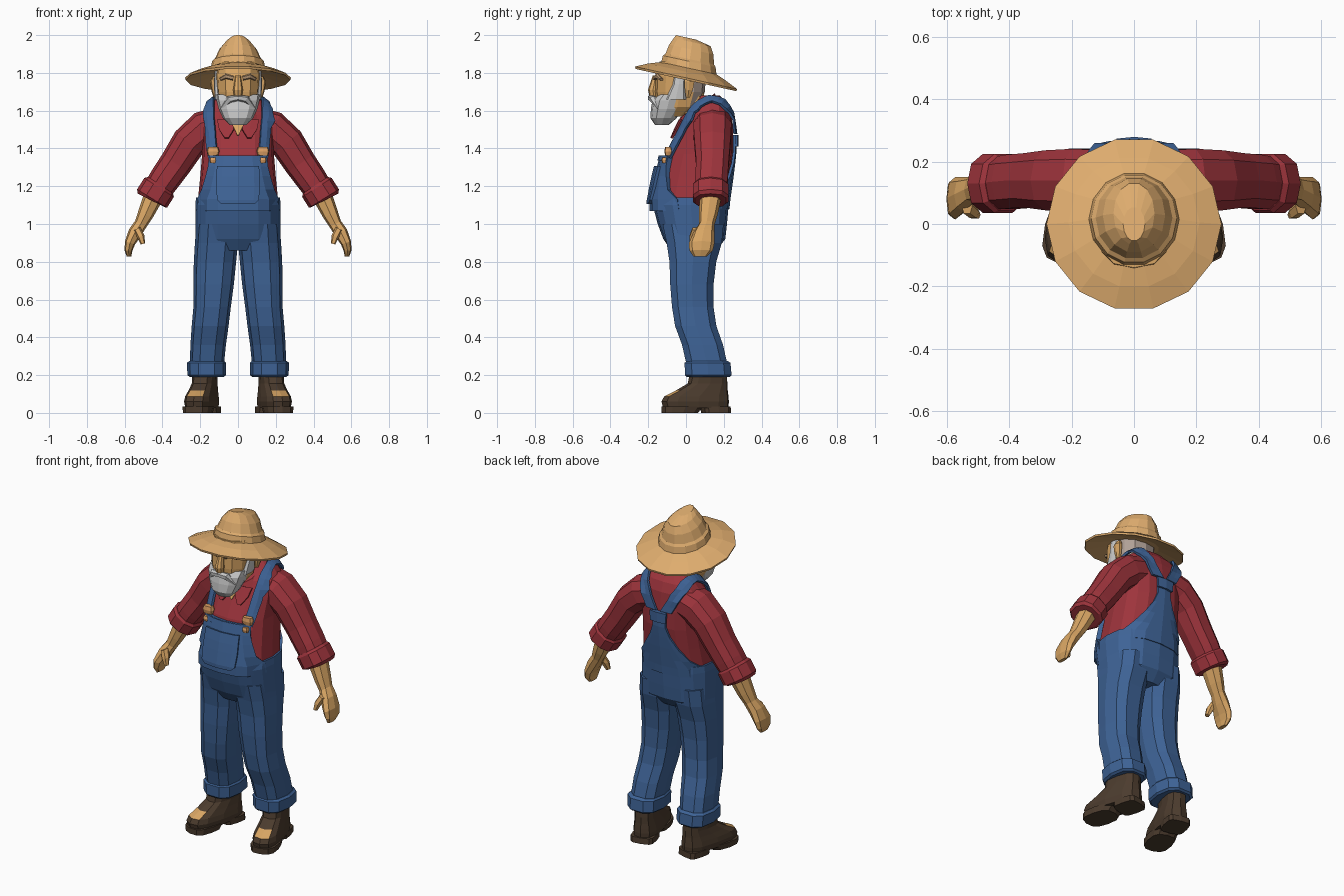
import bpy, bmesh, math
from mathutils import Matrix, Vector
from mathutils.bvhtree import BVHTree

cube = bpy.data.objects.get("Cube")
if cube:
    bpy.data.objects.remove(cube)


def material(name, *rgb):
    lin = [((c / 255 + 0.055) / 1.055) ** 2.4 for c in rgb] + [1]
    m = bpy.data.materials.new(name)
    m.use_nodes = True
    m.diffuse_color = lin
    m.node_tree.nodes["Principled BSDF"].inputs["Base Color"].default_value = lin
    return m


STRAW = material("straw", 222, 172, 110)
SKIN = material("skin", 217, 166, 100)
RED = material("red_cloth", 158, 52, 60)
DENIM = material("blue_denim", 62, 99, 150)
BEARD = material("white_beard", 203, 203, 203)
HAIR = material("grey_hair", 176, 160, 150)
BROW = material("brow_shade", 178, 146, 112)
LEATHER = material("brown_leather", 76, 60, 46)
BRASS = material("brass", 222, 160, 100)


def make(name, mat, verts, faces):
    me = bpy.data.meshes.new(name)
    me.from_pydata(verts, [], faces)
    bm = bmesh.new()
    bm.from_mesh(me)
    bmesh.ops.recalc_face_normals(bm, faces=bm.faces)
    bm.to_mesh(me)
    bm.free()
    me.materials.append(mat)
    ob = bpy.data.objects.new(name, me)
    bpy.context.collection.objects.link(ob)
    return ob


def loft(name, mat, stations, sides=12, n=2.4, tilt=False, slope=0, s=1):
    """Skin rounded sections (x, y, z, rx, ry); s = -1 builds the right-hand twin."""
    verts, faces = [], []
    last = len(stations) - 1
    for i, (x, y, z, rx, ry) in enumerate(stations):
        ux, uz = 1, 0
        if tilt:
            a, b = stations[max(i - 1, 0)], stations[min(i + 1, last)]
            d = Vector((b[0] - a[0], b[2] - a[2])).normalized()
            ux, uz = -d.y, d.x
        for k in range(sides):
            t = 2 * math.pi * k / sides
            c, q = (math.copysign(abs(f) ** (2 / n), f) for f in (math.cos(t), math.sin(t)))
            py = y + q * ry
            verts.append((s * (x + ux * c * rx), py, z + uz * c * rx + slope * py))
    for i in range(last):
        for k in range(sides):
            j = (k + 1) % sides
            faces.append([i * sides + k, i * sides + j, (i + 1) * sides + j, (i + 1) * sides + k])
    faces += [list(range(sides)), list(range(last * sides, (last + 1) * sides))]
    return make(name, mat, verts, faces)


def spans(rows):
    """Turn (z, x0, x1, y0, y1) extents into loft sections."""
    return [((a + b) / 2, (c + d) / 2, z, (b - a) / 2, (d - c) / 2) for z, a, b, c, d in rows]


def even(rows):
    """Symmetric extents (z, half width, y0, y1)."""
    return spans([(z, -w, w, a, b) for z, w, a, b in rows])


def tree(*obs):
    verts, faces = [], []
    for ob in obs:
        base = len(verts)
        verts += [v.co.copy() for v in ob.data.vertices]
        faces += [[base + i for i in p.vertices] for p in ob.data.polygons]
    return BVHTree.FromPolygons(verts, faces)


def grid(name, mat, rows, thick):
    w = len(rows[0])
    faces = [[i * w + k, i * w + k + 1, (i + 1) * w + k + 1, (i + 1) * w + k]
             for i in range(len(rows) - 1) for k in range(w - 1)]
    ob = make(name, mat, [p for r in rows for p in r], faces)
    mod = ob.modifiers.new("thickness", "SOLIDIFY")
    mod.thickness, mod.offset = thick, 0
    return ob


# Shirt body and sleeves
shirt = loft("shirt_body", RED, even([
    (1.05, .21, -.16, .21), (1.13, .212, -.16, .218), (1.25, .20, -.135, .235),
    (1.37, .19, -.105, .25), (1.48, .19, -.05, .25), (1.58, .19, 0, .24),
    (1.635, .15, .04, .22), (1.68, .09, .07, .18)]), sides=16, n=2.6)
shirt_tree = tree(shirt)
SIDES = (("left", 1), ("right", -1))
sleeves = []
for side, s in SIDES:
    sleeves.append(loft(side + "_sleeve", RED, [
        (.08, .14, 1.53, .095, .1), (.18, .14, 1.50, .1, .105), (.26, .14, 1.43, .093, .1),
        (.33, .14, 1.32, .086, .09), (.39, .135, 1.235, .082, .09), (.44, .13, 1.16, .075, .085)],
        sides=10, tilt=True, s=s))
    loft(side + "_sleeve_cuff", RED, [
        (.41, .13, 1.205, .08, .088), (.418, .13, 1.193, .093, .098),
        (.455, .13, 1.135, .093, .098), (.46, .13, 1.125, .08, .085)], sides=10, tilt=True, s=s)
    # Forearm, hand and thumb
    loft(side + "_forearm_and_hand", SKIN, [
        (.45, .13, 1.14, .052, .058), (.49, .118, 1.05, .042, .05), (.515, .11, 1.0, .034, .042),
        (.545, .095, .955, .036, .055), (.572, .083, .9, .028, .068), (.58, .08, .86, .021, .062),
        (.577, .075, .828, .012, .035)], sides=8, tilt=True, s=s)
    loft(side + "_thumb", SKIN, [
        (.535, .06, .975, .02, .03), (.515, .04, .935, .02, .024), (.503, .03, .895, .012, .014)],
        sides=6, tilt=True, s=s)
body_tree = tree(shirt, *sleeves)


def patch(name, mat, rows, side, off, thick=.014, cols=8):
    """Cloth panel laid on the front (-1) or back (1) of the shirt; rows are (z, x0, x1)."""
    out = []
    for z, a, b in rows:
        line = []
        for k in range(cols + 1):
            x = a + (b - a) * k / cols
            hit = shirt_tree.ray_cast(Vector((x, side * 2, z)), Vector((0, -side, 0)))[0]
            line.append((x, (hit.y if hit else .04) + side * off, z))
        out.append(line)
    return grid(name, mat, out, thick)


def mid(rows):
    return [(z, -w, w) for z, w in rows]


# Overalls: waist, bib, pocket and back panel
loft("overalls_waist", DENIM, even([
    (1.14, .222, -.165, .225), (1.1, .226, -.176, .226), (1.0, .225, -.15, .217),
    (.92, .226, -.12, .208), (.86, .18, -.08, .16)]), sides=16, n=2.6)
patch("overalls_bib", DENIM, mid([
    (1.07, .205), (1.13, .205), (1.18, .182), (1.25, .163), (1.3, .152), (1.36, .146)]), -1, .017, .03)
patch("bib_hem", DENIM, mid([(1.335, .15), (1.362, .148)]), -1, .03, .016)
patch("bib_pocket", DENIM, mid([
    (1.105, .085), (1.125, .108), (1.2, .112), (1.25, .11), (1.305, .108)]), -1, .036, .024)
patch("overalls_back", DENIM, mid([
    (1.08, .205), (1.13, .2), (1.18, .16), (1.25, .11), (1.32, .065), (1.38, .042), (1.47, .042)]), 1, .01)
patch("strap_joint", DENIM, mid([(1.41, .05), (1.47, .055)]), 1, .022)

# Straps over the shoulders with their buckles
PATH = [(.135, -.09, 1.35), (.145, -.04, 1.45), (.155, 0, 1.54), (.16, .05, 1.62),
        (.15, .12, 1.67), (.135, .19, 1.64), (.09, .24, 1.55), (.025, .26, 1.44)]
for side, s in SIDES:
    rows = []
    for a, b in zip(PATH, PATH[1:]):
        for k in range(3):
            p = Vector(a).lerp(Vector(b), k / 3)
            line = []
            for off in (-.036, 0, .036):
                co, no = body_tree.find_nearest(Vector((s * (p.x + off), p.y, p.z)))[:2]
                line.append(co + no * .016)
            rows.append(line)
    grid(side + "_strap", DENIM, rows, .014)
    for part, z, r, h in (("buckle", 1.385, .034, .022), ("button", 1.338, .018, .015)):
        hit = shirt_tree.ray_cast(Vector((s * .132, -2, z)), Vector((0, 1, 0)))[0]
        loft(side + "_" + part, BRASS, [
            (.132, hit.y - .03, z - h, r * .8, .016), (.132, hit.y - .03, z, r, .02),
            (.132, hit.y - .03, z + h, r * .8, .016)], sides=8, n=4, s=s)

# Collar and open neck
loft("collar", RED, [(0, .06, 1.545, .125, .105), (0, .06, 1.585, .1, .092)], sides=12, slope=.7)
patch("chest_opening", SKIN, mid([(1.47, .004), (1.54, .036)]), -1, .012, .008, 2)
for side, s in SIDES:
    patch(side + "_collar_flap", RED, [(1.455, s * .05, s * .07), (1.5, s * .022, s * .1),
                                       (1.55, s * .03, s * .11)], -1, .02, .012, 2)
loft("neck", SKIN, [(0, .06, 1.54, .07, .075), (0, .01, 1.7, .085, .085)], sides=10)

# Head, with hair on the back faces
head = loft("head", SKIN, even([
    (1.57, .065, -.15, .0), (1.62, .1, -.16, .07), (1.7, .115, -.168, .1),
    (1.78, .12, -.165, .105), (1.86, .115, -.14, .1)]))
head.data.materials.append(HAIR)
for p in head.data.polygons:
    if p.center.y > 0 and p.center.z > 1.65:
        p.material_index = 1
loft("nose", SKIN, [(0, -.16, 1.785, .014, .016), (0, -.175, 1.71, .026, .026),
                    (0, -.17, 1.67, .02, .022)], sides=8)
loft("beard", BEARD, even([
    (1.525, .045, -.165, -.09), (1.56, .08, -.188, -.05), (1.61, .103, -.186, -.015),
    (1.655, .114, -.178, -.0), (1.685, .119, -.15, .0)]))
for side, s in SIDES:
    loft(side + "_moustache", BEARD, [
        (0, -.182, 1.668, .016, .022), (.045, -.172, 1.66, .02, .022), (.088, -.14, 1.61, .008, .014)],
        sides=6, tilt=True, s=s)
    loft(side + "_sideburn", BEARD, spans([
        (1.66, .085, .124, -.11, .0), (1.74, .095, .127, -.07, -.005), (1.82, .1, .124, -.06, .0)]),
        sides=8, s=s)
    loft(side + "_eyebrow", BROW, [
        (.025, -.163, 1.772, .012, .012), (.065, -.152, 1.782, .014, .012), (.095, -.13, 1.765, .008, .01)],
        sides=6, tilt=True, s=s)
    loft(side + "_ear", SKIN, [
        (.12, .01, 1.67, .01, .012), (.128, .015, 1.71, .014, .024), (.132, .018, 1.755, .016, .03),
        (.125, .015, 1.78, .01, .018)], sides=6, s=s)

# Straw hat, tipped down at the back
loft("straw_hat", STRAW, [
    (0, .015, 1.8, .13, .13), (0, 0, 1.762, .277, .274), (0, 0, 1.774, .28, .277),
    (0, .005, 1.806, .21, .21), (0, .015, 1.828, .145, .15), (0, .017, 1.865, .137, .143),
    (0, .02, 1.877, .123, .132), (0, .028, 1.93, .1, .12), (0, .033, 1.97, .066, .1),
    (0, 0, 1.988, .035, .055)], sides=14, n=2, slope=-.22)

# Trouser legs, turn-ups and worn shoes
for side, s in SIDES:
    loft(side + "_trouser_leg", DENIM, spans([
        (1.0, -.0, .22, -.13, .205), (.9, -.0, .228, -.108, .195), (.8, .01, .234, -.092, .165),
        (.68, .022, .236, -.088, .15), (.56, .038, .236, -.078, .15), (.46, .05, .245, -.062, .165),
        (.36, .064, .252, -.025, .2), (.25, .075, .255, .0, .225)]), sides=10, n=2.7, s=s)
    loft(side + "_turn_up", DENIM, spans([
        (.275, .072, .258, .0, .225), (.265, .064, .27, -.012, .24), (.2, .064, .268, -.01, .246),
        (.19, .075, .255, .0, .235)]), sides=10, n=2.7, s=s)
    shoe = loft(side + "_shoe", LEATHER, even([
        (.025, .07, -.128, .228), (.06, .076, -.137, .23), (.088, .072, -.122, .228),
        (.118, .066, -.06, .224), (.155, .06, .005, .222), (.215, .06, .02, .218)]), n=2.8)
    shoe.data.materials.append(SKIN)
    for p in shoe.data.polygons:
        if abs(p.center.x) < .035 and p.center.y < 0 and .085 < p.center.z < .12:
            p.material_index = 1
    sole = loft(side + "_sole", LEATHER, even([(0, .074, -.135, .06), (.035, .078, -.137, .09)]), n=2.8)
    heel = loft(side + "_heel", LEATHER, even([(0, .07, .085, .235), (.035, .07, .08, .233)]), n=4)
    place = Matrix.Translation((s * .175, .12, 0)) @ Matrix.Rotation(s * .24, 4, "Z") \
        @ Matrix.Translation((0, -.12, 0))
    for ob in (shoe, sole, heel):
        ob.data.transform(place)
